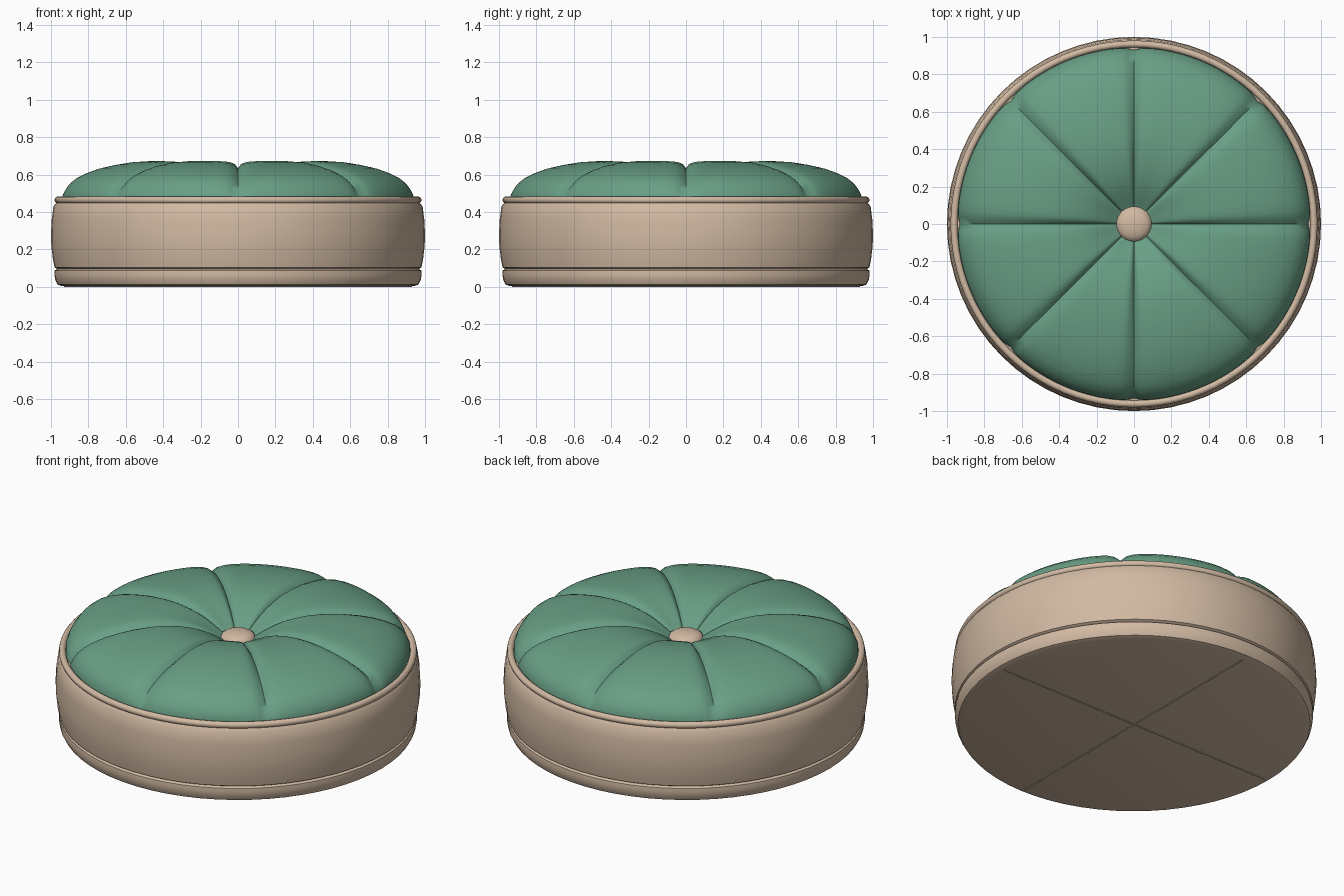
import bpy
import math

cube = bpy.data.objects.get("Cube")
if cube:
    bpy.data.objects.remove(cube, do_unlink=True)


def material(name, rgb):
    mat = bpy.data.materials.new(name)
    mat.use_nodes = True
    mat.diffuse_color = (*rgb, 1)
    mat.node_tree.nodes["Principled BSDF"].inputs["Base Color"].default_value = (*rgb, 1)
    return mat


beige = material("beige fabric", (0.64, 0.49, 0.365))
green = material("green fabric", (0.14, 0.345, 0.235))


def revolve(name, radii, height, mat, segments, smooth_angle=40):
    """Rings at the given radii, with height(ring, angle); a zero radius closes with a point."""
    verts, rings, faces = [], [], []
    for i, r in enumerate(radii):
        count = segments if r > 0 else 1
        start = len(verts)
        for s in range(count):
            a = math.tau * s / segments
            verts.append((r * math.cos(a), r * math.sin(a), height(i, a)))
        rings.append([start + s % count for s in range(segments)])
    for low, high in zip(rings, rings[1:]):
        for s in range(segments):
            t = (s + 1) % segments
            quad = [low[s], low[t], high[t], high[s]]
            faces.append(list(dict.fromkeys(quad)))
    mesh = bpy.data.meshes.new(name)
    mesh.from_pydata(verts, [], faces)
    mesh.materials.append(mat)
    obj = bpy.data.objects.new(name, mesh)
    bpy.context.collection.objects.link(obj)
    smooth(obj, smooth_angle)
    return obj


def smooth(obj, angle):
    bpy.ops.object.select_all(action="DESELECT")
    obj.select_set(True)
    bpy.context.view_layer.objects.active = obj
    bpy.ops.object.shade_smooth_by_angle(angle=math.radians(angle))


def lathe(name, profile, mat, segments=64):
    return revolve(name, [p[0] for p in profile], lambda i, a: profile[i][1], mat, segments)


# Base: flat underside, bottom band, stitched groove and bulging side wall
lathe("base", [(0, 0.004), (0.94, 0.004), (0.965, 0.012), (0.977, 0.035), (0.982, 0.065),
               (0.98, 0.088), (0.966, 0.096), (0.981, 0.104), (0.99, 0.15), (0.998, 0.22),
               (1.0, 0.28), (0.996, 0.36), (0.987, 0.43), (0.97, 0.452), (0.93, 0.46),
               (0, 0.46)], beige)

# Piping around the rim
bpy.ops.mesh.primitive_torus_add(major_radius=0.962, minor_radius=0.019, major_segments=96,
                                 minor_segments=12, location=(0, 0, 0.464))
piping = bpy.context.object
piping.name = "rim_piping"
piping.data.materials.append(beige)
smooth(piping, 60)

# Cushion: eight puffed wedges pulled in at the seams and the centre
profile = [(0.945, 0.46), (0.943, 0.49), (0.93, 0.523), (0.905, 0.557), (0.87, 0.585),
           (0.82, 0.61), (0.75, 0.635), (0.67, 0.653), (0.58, 0.667), (0.48, 0.673),
           (0.4, 0.67), (0.33, 0.659), (0.26, 0.64), (0.2, 0.615), (0.15, 0.588),
           (0.11, 0.563), (0.07, 0.54), (0, 0.52)]
WEDGE = math.tau / 8


def cushion_height(i, angle):
    r, z = profile[i]
    phase = (angle / WEDGE) % 1
    seam = 1 - 2 * min(phase, 1 - phase)
    depth = 0.012 * seam ** 3 + 0.026 * seam ** 12
    return z - depth * min(1, r / 0.3) * min(1, (z - 0.46) / 0.05)


cushion = revolve("cushion", [p[0] for p in profile], cushion_height, green, 160, 50)
for v in cushion.data.vertices:
    # Draw the rim slightly inward where the seams meet it
    phase = (math.atan2(v.co.y, v.co.x) / WEDGE) % 1
    seam = 1 - 2 * min(phase, 1 - phase)
    pull = 1 - 0.015 * seam ** 10
    v.co.x *= pull
    v.co.y *= pull

# Centre button
lathe("button", [(0.085, 0.53), (0.095, 0.548), (0.09, 0.562), (0.07, 0.575),
                 (0.04, 0.583), (0, 0.586)], beige, 32)

# Crossed seams on the underside
for name, turn in (("underside_seam_x", 0), ("underside_seam_y", math.pi / 2)):
    bpy.ops.mesh.primitive_cylinder_add(vertices=8, radius=0.004, depth=1.86,
                                        location=(0, 0, 0.004),
                                        rotation=(0, math.pi / 2, turn))
    cord = bpy.context.object
    cord.name = name
    cord.data.materials.append(beige)
    smooth(cord, 60)
